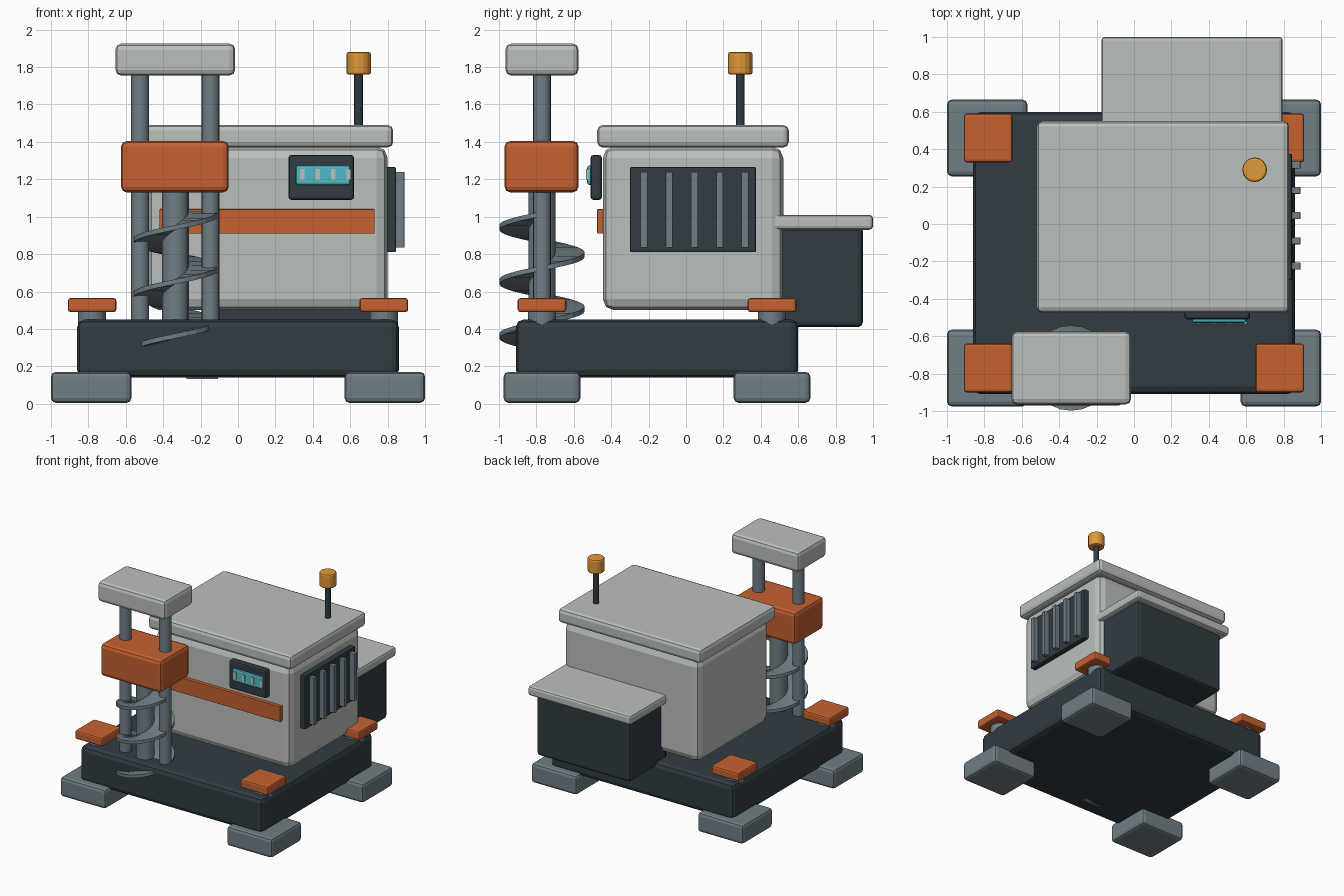
import bpy, bmesh
from math import cos, sin, tau

if "Cube" in bpy.data.objects:
    bpy.data.objects.remove(bpy.data.objects["Cube"])


def mat(name, rgb):
    m = bpy.data.materials.new(name)
    m.diffuse_color = (*rgb, 1)
    m.use_nodes = True
    m.node_tree.nodes["Principled BSDF"].inputs["Base Color"].default_value = m.diffuse_color
    return m


PALE = mat("pale_grey", (0.50, 0.53, 0.50))
DARK = mat("dark_slate", (0.03, 0.045, 0.055))
STEEL = mat("steel", (0.16, 0.21, 0.24))
ORANGE = mat("orange", (0.56, 0.12, 0.03))
AMBER = mat("amber", (0.75, 0.32, 0.04))
TEAL = mat("teal", (0.08, 0.50, 0.60))


def finish(name, bm, material):
    bmesh.ops.recalc_face_normals(bm, faces=bm.faces)
    me = bpy.data.meshes.new(name)
    bm.to_mesh(me)
    bm.free()
    me.materials.append(material)
    ob = bpy.data.objects.new(name, me)
    bpy.context.collection.objects.link(ob)
    return ob


def bevel(ob, width, segments=2):
    if width:
        b = ob.modifiers.new("bevel", 'BEVEL')
        b.width, b.segments, b.limit_method = width, segments, 'ANGLE'
    return ob


def box(name, x, y, z, material, bev=0.02):
    """Box from (min, max) ranges on each axis."""
    bm = bmesh.new()
    bmesh.ops.create_cube(bm, size=1)
    for v in bm.verts:
        v.co = [(a + b) / 2 + c * (b - a) for (a, b), c in zip((x, y, z), v.co)]
    return bevel(finish(name, bm, material), bev)


def post(name, x, y, z, radius, material, sides=16, bev=0):
    """Upright cylinder over the z range."""
    bm = bmesh.new()
    bmesh.ops.create_cone(bm, cap_ends=True, segments=sides, radius1=radius,
                          radius2=radius, depth=z[1] - z[0])
    bmesh.ops.translate(bm, verts=bm.verts, vec=(x, y, sum(z) / 2))
    if not bev:
        for f in bm.faces:
            f.smooth = len(f.verts) == 4
        for e in bm.edges:
            e.smooth = all(len(f.verts) == 4 for f in e.link_faces)
    return bevel(finish(name, bm, material), bev)


# Base deck and four levelling jacks
box("base_deck", (-0.86, 0.86), (-0.91, 0.60), (0.14, 0.45), DARK, 0.04)
for sx, side in ((-1, "left"), (1, "right")):
    for cy, end in ((-0.77, "front"), (0.46, "rear")):
        tag = f"{end}_{side}"
        cx = sx * 0.785
        box("foot_" + tag, (cx - 0.215, cx + 0.215), (cy - 0.205, cy + 0.205),
            (0.005, 0.17), STEEL, 0.025)
        post("jack_" + tag, sx * 0.78, cy, (0.10, 0.52), 0.075, STEEL)
        box("jack_cap_" + tag, (sx * 0.78 - 0.13, sx * 0.78 + 0.13),
            (cy - 0.13, cy + 0.13), (0.49, 0.565), ORANGE, 0.015)

# Main housing with roof, and rear cabinet with lid
box("housing", (-0.48, 0.80), (-0.445, 0.52), (0.50, 1.375), PALE, 0.06)
box("roof", (-0.52, 0.83), (-0.475, 0.55), (1.37, 1.49), PALE, 0.03)
box("rear_cabinet", (-0.13, 0.75), (0.44, 0.945), (0.41, 0.95), DARK, 0.025)
box("cabinet_lid", (-0.175, 0.795), (0.43, 1.0), (0.93, 1.01), PALE, 0.02)

# Front stripe and control panel
box("front_stripe", (-0.42, 0.73), (-0.475, -0.44), (0.91, 1.04), ORANGE, 0.003)
box("control_panel", (0.27, 0.62), (-0.51, -0.45), (1.09, 1.33), DARK, 0.015)
box("screen", (0.31, 0.60), (-0.528, -0.50), (1.17, 1.275), TEAL, 0.012)
for i in range(4):
    cx = 0.343 + i * 0.083
    box(f"screen_bar_{i + 1}", (cx - 0.012, cx + 0.012), (-0.535, -0.52),
        (1.195, 1.255), PALE, 0)

# Side vent with slats
box("vent_panel", (0.78, 0.845), (-0.30, 0.375), (0.81, 1.265), DARK, 0.008)
for i in range(5):
    cy = -0.225 + i * 0.135
    box(f"vent_slat_{i + 1}", (0.83, 0.89), (cy - 0.019, cy + 0.019),
        (0.835, 1.24), STEEL, 0.004)

# Warning beacon on the roof
post("beacon_pole", 0.645, 0.29, (1.47, 1.78), 0.024, DARK, 12)
post("beacon_lamp", 0.645, 0.29, (1.76, 1.88), 0.066, AMBER, 16, 0.012)

# Drill tower: guide rails, carriage, top block
DX, DY = -0.335, -0.77
for dx, side in ((-0.188, "left"), (0.188, "right")):
    post("guide_rail_" + side, DX + dx, DY, (0.40, 1.80), 0.048, STEEL)
box("drill_carriage", (-0.625, -0.05), (-0.97, -0.575), (1.13, 1.405), ORANGE, 0.03)
box("tower_top", (-0.655, -0.015), (-0.965, -0.575), (1.755, 1.925), PALE, 0.03)
post("drill_shaft", DX, DY, (0.16, 1.20), 0.072, STEEL)


# Auger blade: right-handed helix swept with a flat rectangular section
def auger(turns=3, steps=24, z0=0.145, pitch=0.29, inner=0.06, outer=0.228, half=0.013):
    bm = bmesh.new()
    rings = []
    for i in range(turns * steps + 1):
        a, z = tau * i / steps, z0 + pitch * i / steps
        rings.append([bm.verts.new((DX + r * cos(a), DY + r * sin(a), z + h))
                      for r, h in ((inner, -half), (outer, -half), (outer, half), (inner, half))])
    for p, q in zip(rings, rings[1:]):
        for k in range(4):
            bm.faces.new((p[k], p[k - 1], q[k - 1], q[k]))
    bm.faces.new(rings[0])
    bm.faces.new(rings[-1])
    return finish("auger_blade", bm, STEEL)


auger()
